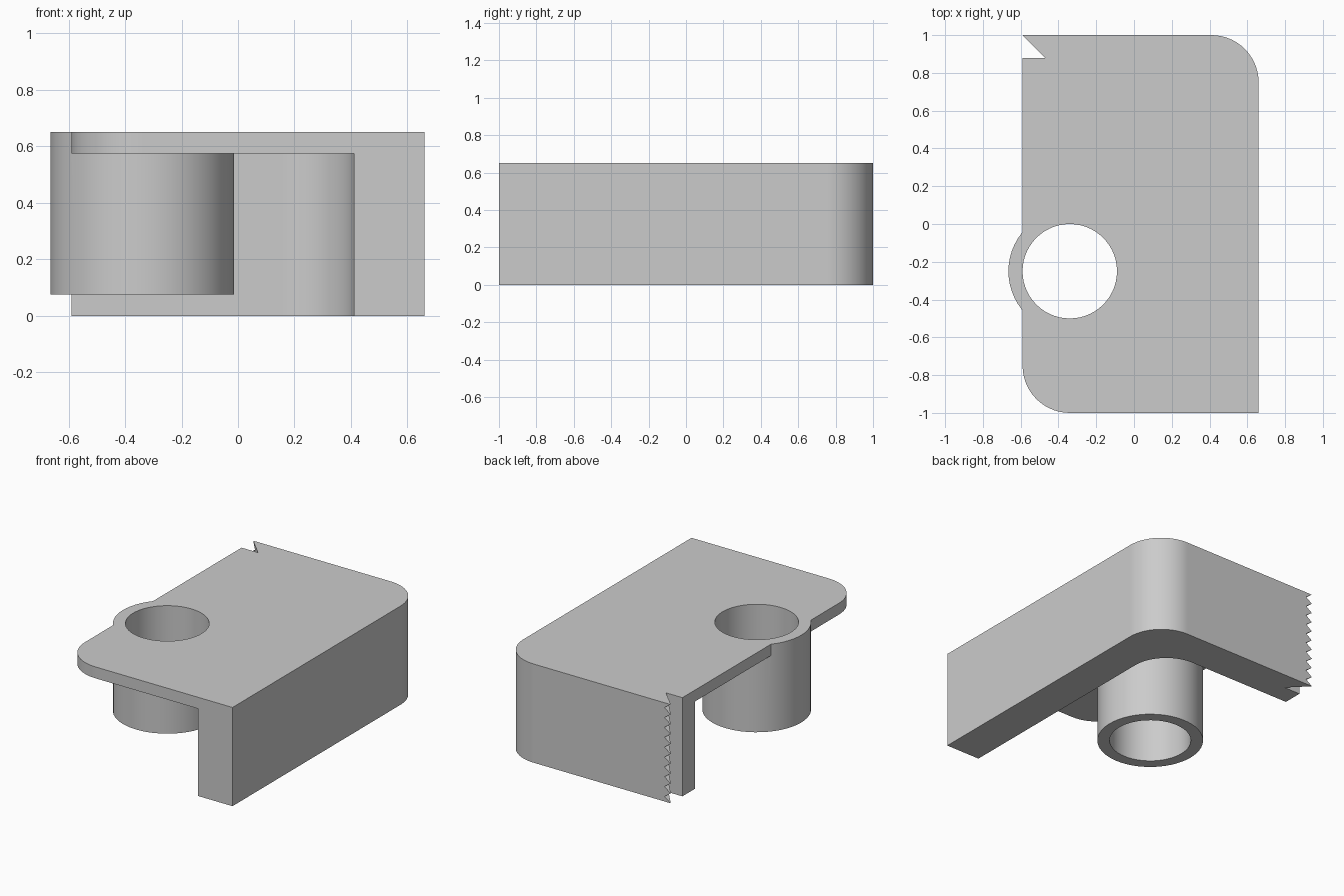
import bpy, bmesh, math
from mathutils import Vector

cube = bpy.data.objects.get("Cube")
if cube:
    bpy.data.objects.remove(cube, do_unlink=True)

HEIGHT, PLATE, R = 0.65, 0.075, 0.25
LEFT, RIGHT, END = -0.59, 0.66, 1.0
TUBE = (-0.34, -0.25)

grey = bpy.data.materials.new("light grey")
grey.use_nodes = True
grey.diffuse_color = (0.6, 0.6, 0.6, 1)
grey.node_tree.nodes["Principled BSDF"].inputs["Base Color"].default_value = (0.6, 0.6, 0.6, 1)


def arc(cx, cy, r, start, end, steps=14):
    angles = [math.radians(start + (end - start) * i / steps) for i in range(steps + 1)]
    return [(cx + r * math.cos(a), cy + r * math.sin(a)) for a in angles]


def prism(name, outline, low, high, along_y=False):
    """Extrude a flat outline along z, or an x-z outline along y."""
    bm = bmesh.new()
    place = (lambda p: (p[0], low, p[1])) if along_y else (lambda p: (p[0], p[1], low))
    face = bm.faces.new([bm.verts.new(place(p)) for p in outline])
    geom = bmesh.ops.extrude_face_region(bm, geom=[face])["geom"]
    step = Vector((0, high - low, 0)) if along_y else Vector((0, 0, high - low))
    bmesh.ops.translate(bm, vec=step, verts=[g for g in geom if isinstance(g, bmesh.types.BMVert)])
    bmesh.ops.recalc_face_normals(bm, faces=bm.faces)
    mesh = bpy.data.meshes.new(name)
    bm.to_mesh(mesh)
    bm.free()
    mesh.materials.append(grey)
    obj = bpy.data.objects.new(name, mesh)
    bpy.context.collection.objects.link(obj)
    return obj


def combine(target, tool, operation):
    mod = target.modifiers.new(operation.lower(), "BOOLEAN")
    mod.operation, mod.solver, mod.object = operation, "EXACT", tool
    bpy.context.view_layer.objects.active = target
    bpy.ops.object.modifier_apply(modifier=mod.name)
    bpy.data.objects.remove(tool, do_unlink=True)


# Shared outer edge: rounded back corner, then the undercut cutting lip
back_edge = [(RIGHT, -END)] + arc(RIGHT - R, END - R, R, 0, 90)
back_edge += [(LEFT, END), (-0.47, 0.88), (LEFT, 0.88)]

# Top plate with a rounded front corner
body = prism("dispenser_body", arc(LEFT + R, -END + R, R, 180, 270) + back_edge,
             HEIGHT - PLATE, HEIGHT)

# L-shaped wall with a rounded inner corner
inner = arc(RIGHT - 2 * R, END - 2 * R, R, 90, 0)
wall = prism("side_and_back_wall", back_edge + [(LEFT, END - R)] + inner + [(RIGHT - R, -END)],
             0, HEIGHT)
combine(body, wall, "UNION")

# Hollow spindle
spindle = prism("spindle", arc(*TUBE, R + PLATE, 0, 360, 56)[:-1], PLATE, HEIGHT)
combine(body, spindle, "UNION")
bore = prism("bore", arc(*TUBE, R, 0, 360, 56)[:-1], -0.1, HEIGHT + 0.1)
combine(body, bore, "DIFFERENCE")

# Row of teeth along the cutting lip
TEETH = 10
pitch = HEIGHT / TEETH
saw = [(-0.8, -0.1), (LEFT - 0.05, -0.1)]
for i in range(TEETH):
    saw += [(LEFT + 0.002, i * pitch), (LEFT + 0.047, (i + 0.5) * pitch)]
saw += [(LEFT + 0.002, HEIGHT), (LEFT - 0.05, HEIGHT + 0.1), (-0.8, HEIGHT + 0.1)]
combine(body, prism("tooth_cutter", saw, 0.882, 1.1, along_y=True), "DIFFERENCE")

# Smooth curves, crisp edges
bpy.ops.object.select_all(action="DESELECT")
body.select_set(True)
bpy.context.view_layer.objects.active = body
bpy.ops.object.shade_smooth_by_angle(angle=math.radians(25))
weighted = body.modifiers.new("even_shading", "WEIGHTED_NORMAL")
weighted.keep_sharp = True
